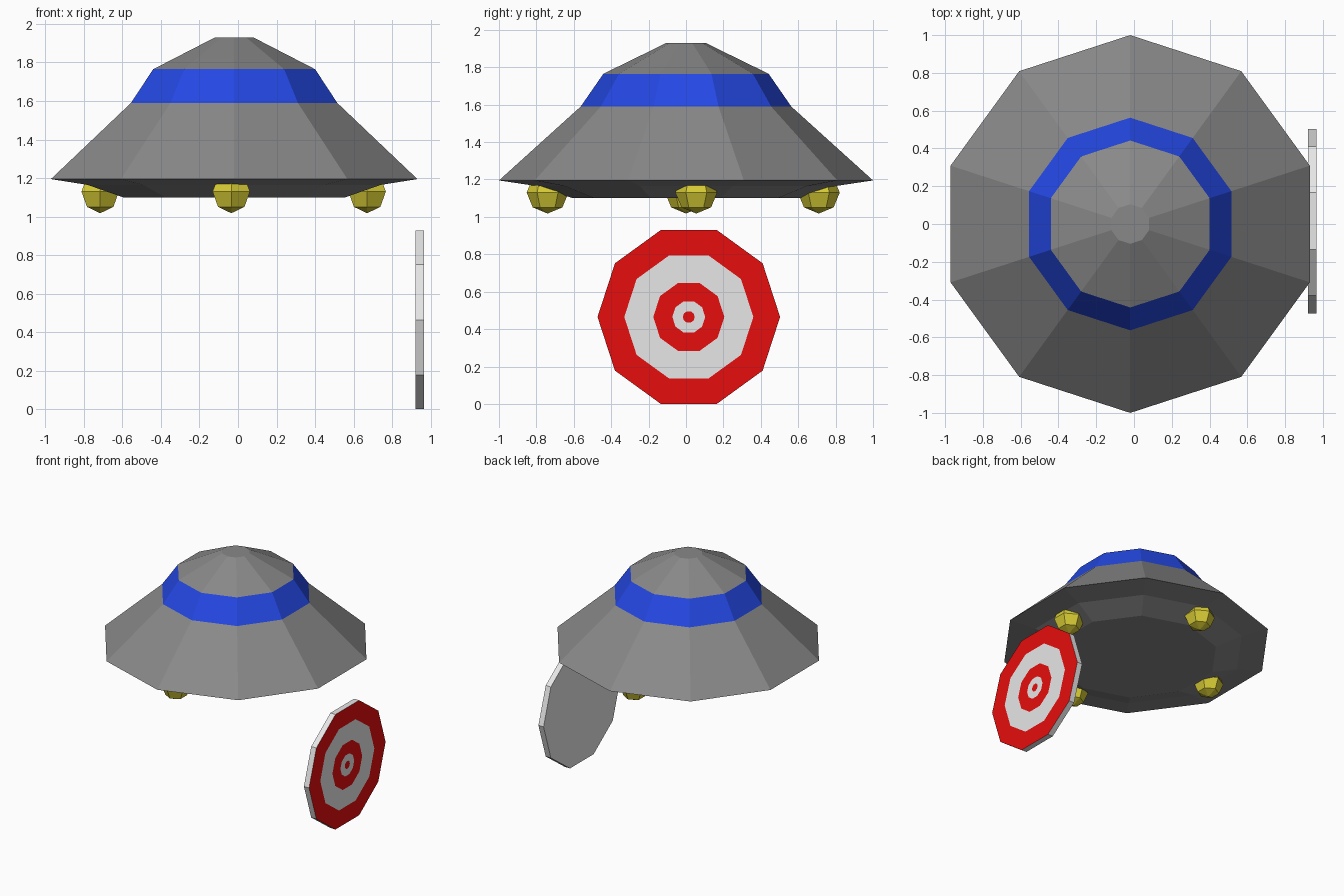
import bpy, bmesh, math
from mathutils import Matrix

old = bpy.data.objects.get("Cube")
if old:
    bpy.data.objects.remove(old, do_unlink=True)


def material(name, rgb):
    m = bpy.data.materials.new(name)
    m.use_nodes = True
    m.diffuse_color = (*rgb, 1)
    m.node_tree.nodes["Principled BSDF"].inputs["Base Color"].default_value = (*rgb, 1)
    return m


grey = material("hull grey", (0.25, 0.25, 0.25))
blue = material("band blue", (0.018, 0.065, 0.78))
yellow = material("lamp yellow", (0.68, 0.6, 0.035))
red = material("target red", (0.8, 0.004, 0.004))
white = material("target white", (0.8, 0.8, 0.8))


def lathe(name, profile, sides, mats, bands=None, place=Matrix()):
    """Spin a (radius, z) profile, with a corner on the y axis; bands gives a material per strip."""
    bm = bmesh.new()
    rings = []
    for r, z in profile:
        count = sides if r > 0 else 1
        angles = [math.pi / 2 + math.tau * i / sides for i in range(count)]
        rings.append([bm.verts.new((r * math.cos(a), r * math.sin(a), z)) for a in angles])
    for k, (low, high) in enumerate(zip(rings, rings[1:])):
        for i in range(sides):
            j = (i + 1) % sides
            corners = [low[i % len(low)], low[j % len(low)], high[j % len(high)], high[i % len(high)]]
            face = bm.faces.new(list(dict.fromkeys(corners)))
            face.material_index = bands[k] if bands else 0
    # Close flat ends
    for ring, k in ((rings[0], 0), (rings[-1], -1)):
        if len(ring) > 1:
            bm.faces.new(ring).material_index = bands[k] if bands else 0
    bmesh.ops.recalc_face_normals(bm, faces=bm.faces)
    bm.transform(place)
    mesh = bpy.data.meshes.new(name)
    bm.to_mesh(mesh)
    bm.free()
    for m in mats:
        mesh.materials.append(m)
    obj = bpy.data.objects.new(name, mesh)
    bpy.context.collection.objects.link(obj)
    return obj


# Saucer hull with a blue band
hull = [(0.605, 1.1), (0.8, 1.165), (1.0, 1.195), (0.563, 1.59), (0.442, 1.765), (0.105, 1.93)]
lathe("saucer_hull", hull, 10, [grey, blue], [0, 0, 0, 1, 0], Matrix.Translation((-0.02, 0, 0)))

# Faceted lamps under the rim
lamp_radius = 0.112
lamp = [(lamp_radius * math.sin(t * math.pi / 4) if t % 4 else 0,
         -lamp_radius * math.cos(t * math.pi / 4)) for t in range(5)]
spots = {"front": (-0.035, -0.74), "back": (-0.035, 0.71), "left": (0.67, 0.055), "right": (-0.715, 0)}
for side, (x, y) in spots.items():
    lathe(side + "_lamp", lamp, 6, [yellow], place=Matrix.Translation((x, y, 1.13)))

# Upright target disc, rings facing the left side
thick = 0.046
disc = [(0.488, 0)] + [(r, thick) for r in (0.488, 0.345, 0.19, 0.088, 0.032, 0)]
stand = Matrix.Translation((0.92, 0.015, 0.465)) @ Matrix.Rotation(math.pi / 2, 4, "Y")
lathe("target_disc", disc, 10, [white, red], [0, 1, 0, 1, 0, 1], stand)
